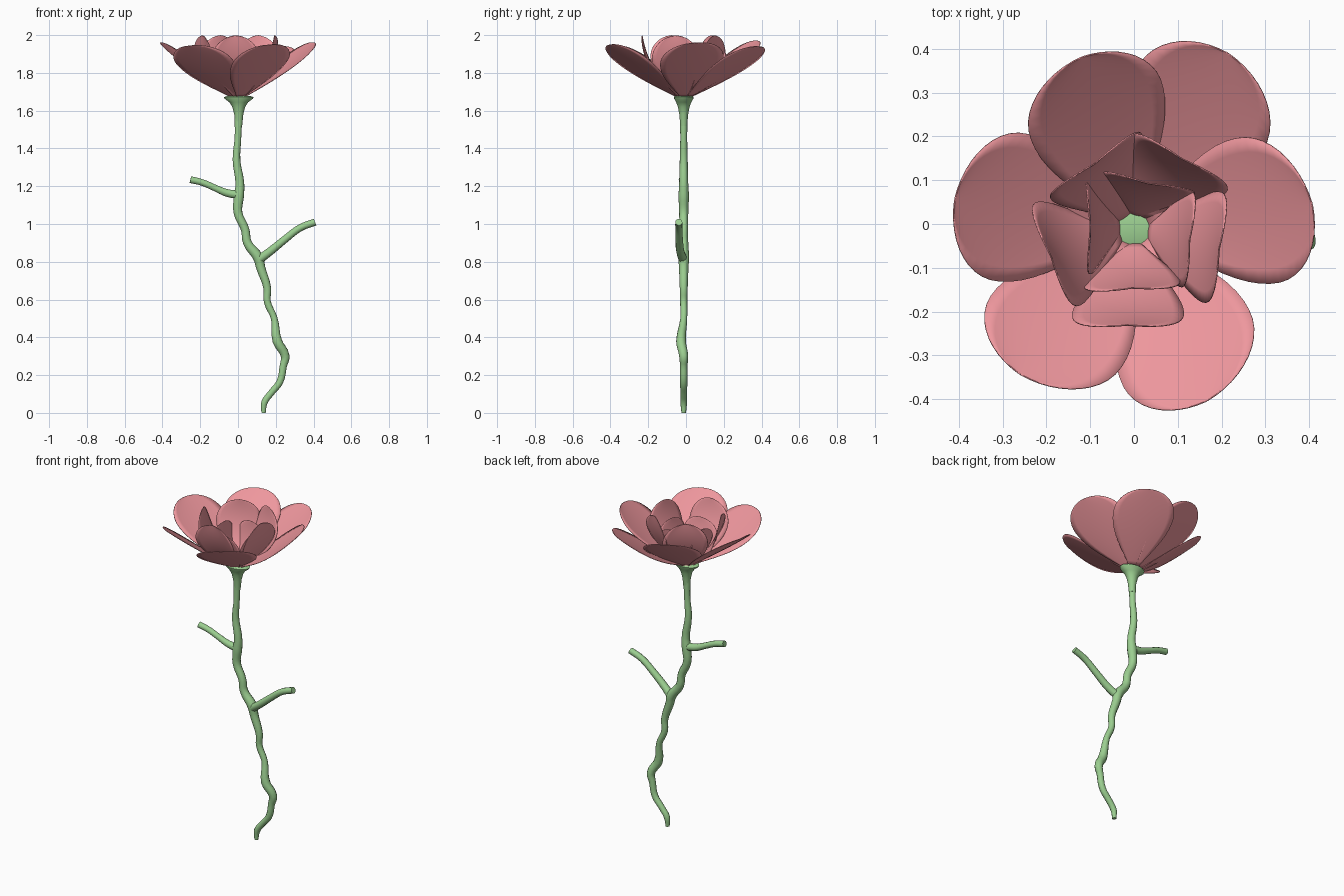
import bpy, bmesh
from math import sin, cos, pi, radians, sqrt
from mathutils import Vector

if "Cube" in bpy.data.objects:
    bpy.data.objects.remove(bpy.data.objects["Cube"])


def material(name, rgb):
    m = bpy.data.materials.new(name)
    m.diffuse_color = (*rgb, 1)
    m.use_nodes = True
    m.node_tree.nodes["Principled BSDF"].inputs["Base Color"].default_value = m.diffuse_color
    return m


GREEN = material("stem_green", (0.33, 0.62, 0.28))
PINK = material("petal_pink", (0.86, 0.31, 0.34))
CY = -0.012  # the stem lies slightly in front of centre


def finish(ob, mat):
    ob.data.materials.clear()
    ob.data.materials.append(mat)
    bpy.ops.object.select_all(action='DESELECT')
    ob.select_set(True)
    bpy.context.view_layer.objects.active = ob
    bpy.ops.object.shade_smooth_by_angle(angle=radians(50))


def tube(name, pts):
    """Smooth tube through (x, y, z, radius) points."""
    cu = bpy.data.curves.new(name, 'CURVE')
    cu.dimensions = '3D'
    cu.bevel_depth = 1
    cu.bevel_resolution = 3
    cu.resolution_u = 4
    cu.use_fill_caps = True
    sp = cu.splines.new('BEZIER')
    sp.bezier_points.add(len(pts) - 1)
    for bp, (x, y, z, r) in zip(sp.bezier_points, pts):
        bp.co = (x, y, z)
        bp.radius = r
        bp.handle_left_type = bp.handle_right_type = 'AUTO'
    ob = bpy.data.objects.new(name, cu)
    bpy.context.collection.objects.link(ob)
    bpy.ops.object.select_all(action='DESELECT')
    ob.select_set(True)
    bpy.context.view_layer.objects.active = ob
    bpy.ops.object.convert(target='MESH')
    finish(bpy.context.object, GREEN)


def petal(name, angle, r1, z1, half_w, bulge, cup, twist, skew, r0=0.03, z0=1.672):
    """Thin rounded petal rising from (r0, z0) to its tip at (r1, z1)."""
    a, tw = radians(angle), radians(twist)
    u, side = Vector((cos(a), sin(a), 0)), Vector((-sin(a), cos(a), 0))
    p0, p2 = Vector((r0, z0)), Vector((r1, z1))
    d = (p2 - p0).normalized()
    n = Vector((-d.y, d.x))                   # inward and upward
    p1 = (p0 + p2) / 2 - n * bulge            # bowed outward
    rows, cols, peak = 20, 10, 0.68
    bm = bmesh.new()
    grid = []
    for i in range(rows + 1):
        t = sin(pi / 2 * i / rows)
        if t < peak:
            f = 0.14 + 0.86 * sin(pi / 2 * (t / peak) ** 1.1)
        else:
            f = sqrt(max(0, 1 - ((t - peak) / (1 - peak)) ** 2))
        w = half_w * max(f, 0.01)
        p = p0 * (1 - t) ** 2 + p1 * 2 * t * (1 - t) + p2 * t * t
        row = []
        for j in range(cols + 1):
            v = 2 * j / cols - 1
            s = w * v - skew * t * t
            q = p + n * (cup * w * v * v + s * sin(tw))
            row.append(bm.verts.new(u * q.x + side * s * cos(tw) + Vector((0, CY, q.y))))
        grid.append(row)
    for r, s in zip(grid, grid[1:]):
        for j in range(cols):
            bm.faces.new((r[j], r[j + 1], s[j + 1], s[j]))
    me = bpy.data.meshes.new(name)
    bm.to_mesh(me)
    bm.free()
    ob = bpy.data.objects.new(name, me)
    bpy.context.collection.objects.link(ob)
    finish(ob, PINK)
    mod = ob.modifiers.new("thickness", 'SOLIDIFY')
    mod.thickness = 0.003
    mod.offset = 0


# Crooked main stem: x, z, radius
stem = [(.135, .0, .012), (.14, .055, .018), (.175, .105, .018), (.222, .165, .019),
        (.24, .25, .02), (.25, .30, .024), (.208, .38, .026), (.192, .50, .018),
        (.155, .59, .019), (.155, .66, .021), (.12, .77, .025), (.108, .82, .029),
        (.05, .90, .024), (.038, .97, .023), (.0, 1.06, .024), (.005, 1.15, .028),
        (.01, 1.21, .024), (-.008, 1.34, .021), (.0, 1.46, .018), (.002, 1.62, .022)]
tube("stem", [(x, CY - (.014 if z == .38 else 0), z, r) for x, z, r in stem])

# Side shoots
tube("right_shoot", [(.11, -.015, .81, .024), (.17, -.03, .855, .022), (.25, -.036, .92, .02),
                     (.33, -.038, .98, .019), (.408, -.038, 1.01, .019)])
tube("left_shoot", [(.0, CY, 1.155, .024), (-.06, CY, 1.165, .021), (-.12, -.015, 1.19, .018),
                    (-.19, -.018, 1.22, .018), (-.252, -.02, 1.235, .019)])

# Flared oval receptacle under the flower
prof = [(.018, 1.52), (.024, 1.58), (.034, 1.62), (.05, 1.645), (.076, 1.664),
        (.079, 1.672), (.06, 1.678)]
bm = bmesh.new()
N = 24
rings = []
for r, z in prof:
    k = 1 - .33 * min(1, max(0, (r - .02) / .05))
    rings.append([bm.verts.new((.004 + r * cos(2 * pi * i / N), CY + r * k * sin(2 * pi * i / N), z))
                  for i in range(N)])
for a, b in zip(rings, rings[1:]):
    for i in range(N):
        bm.faces.new((a[i], a[(i + 1) % N], b[(i + 1) % N], b[i]))
bm.faces.new(rings[-1])
bm.faces.new(rings[0][::-1])
me = bpy.data.meshes.new("receptacle")
bm.to_mesh(me)
bm.free()
ob = bpy.data.objects.new("receptacle", me)
bpy.context.collection.objects.link(ob)
finish(ob, GREEN)

# Outer petals: angle, tip radius, tip height, half width, twist, skew
outer = [(109, .41, 1.97, .163, 4, .015), (60, .455, 1.94, .172, -3, -.015),
         (10, .41, 1.96, .172, 6, .015), (-65, .425, 1.95, .168, 5, .015),
         (-126, .42, 1.945, .17, 7, .015), (169, .415, 1.96, .172, 0, -.01)]
for i, (a, r, z, w, tw, sk) in enumerate(outer):
    petal(f"outer_petal_{i + 1}", a, r, z, w, .015, .06, tw, sk)

# Upright inner rings: angle, tip radius
middle = [(121, .175), (56, .195), (-13, .20), (-94, .22), (198, .20)]
inner = [(73, .11), (176, .10), (-92, .135), (-11, .13)]
for i, (a, r) in enumerate(middle):
    petal(f"middle_petal_{i + 1}", a, r, 1.998, .128, .07, -.1, 5, 0)
for i, (a, r) in enumerate(inner):
    petal(f"inner_petal_{i + 1}", a, r, 1.91, .11, .035, -.1, 5, 0)
